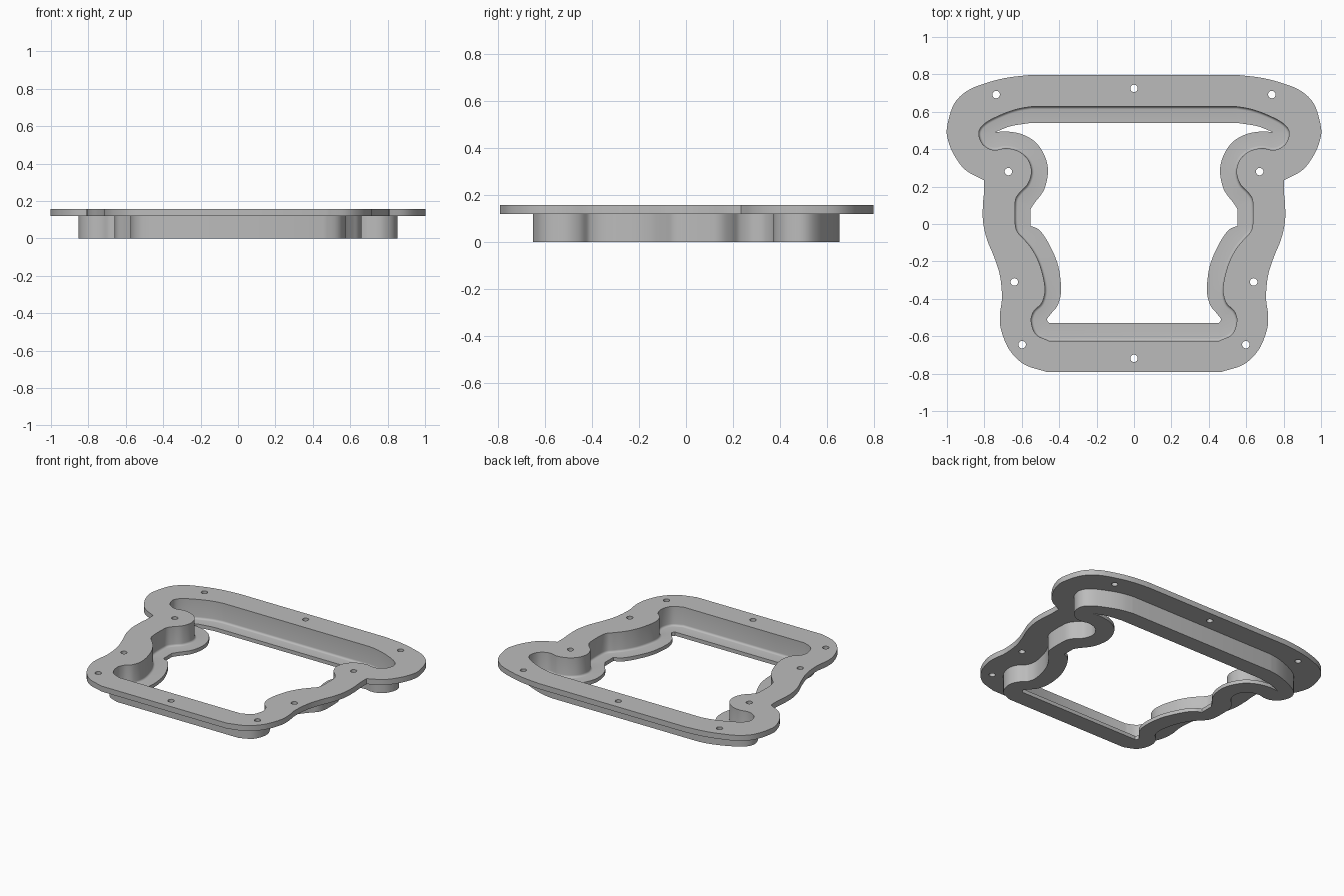
import bpy, bmesh, math
from mathutils import Vector

if "Cube" in bpy.data.objects:
    bpy.data.objects.remove(bpy.data.objects["Cube"])

# Heights of the frame
LIP_TOP, WALL_TOP, RIM_TOP = 0.025, 0.12, 0.157
WALL, FILLET = 0.024, 0.014

# Right-hand half profiles, top to bottom; a True third value marks a sharp corner
FLANGE = [(0.55, 0.797, True), (0.674, 0.783), (0.78, 0.757), (0.888, 0.714),
          (0.963, 0.64), (1.0, 0.515), (0.992, 0.44), (0.957, 0.36), (0.898, 0.286),
          (0.802, 0.234, True), (0.802, 0.17), (0.808, 0.1), (0.807, 0.01),
          (0.786, -0.083), (0.749, -0.174), (0.717, -0.275), (0.706, -0.393),
          (0.717, -0.484), (0.711, -0.564), (0.668, -0.67), (0.588, -0.75),
          (0.47, -0.79, True)]
POCKET = [(0.55, 0.627, True), (0.62, 0.615), (0.70, 0.588), (0.79, 0.543), (0.829, 0.495),
          (0.815, 0.435), (0.775, 0.402), (0.735, 0.396), (0.685, 0.405), (0.62, 0.39),
          (0.567, 0.345), (0.548, 0.28), (0.567, 0.215), (0.605, 0.175),
          (0.63, 0.14), (0.636, 0.10), (0.636, 0.01), (0.625, -0.04),
          (0.594, -0.075), (0.545, -0.135), (0.503, -0.22), (0.476, -0.34),
          (0.492, -0.42), (0.535, -0.465), (0.55, -0.52), (0.524, -0.59),
          (0.455, -0.625, True)]
OPENING = [(0.556, 0.54, True), (0.663, 0.522), (0.743, 0.49, True), (0.685, 0.495),
           (0.6, 0.48), (0.524, 0.435), (0.476, 0.36), (0.46, 0.28), (0.48, 0.185),
           (0.53, 0.115), (0.553, 0.08, True), (0.553, -0.01, True), (0.503, -0.035),
           (0.45, -0.115), (0.405, -0.225), (0.39, -0.35), (0.406, -0.43),
           (0.444, -0.48), (0.465, -0.51), (0.452, -0.53, True)]
SCREWS = [(0, 0.725), (0.737, 0.692), (0.672, 0.28), (0.64, -0.31),
          (0.598, -0.645), (0, -0.718)]


def smooth_half(points, steps=6):
    """Catmull-Rom curve through the points, broken at sharp corners."""
    runs, run = [], []
    for p in points:
        run.append(Vector(p[:2]))
        if len(p) == 3:
            if len(run) > 1:
                runs.append(run)
            run = [Vector(p[:2])]
    out = [runs[0][0]]
    for r in runs:
        if len(r) == 2:
            out.append(r[1])
            continue
        ext = [r[0] * 2 - r[1]] + r + [r[-1] * 2 - r[-2]]
        for a, b, c, d in zip(ext, ext[1:], ext[2:], ext[3:]):
            for k in range(1, steps + 1):
                t = k / steps
                out.append(0.5 * (2 * b + (c - a) * t + (2 * a - 5 * b + 4 * c - d) * t * t
                                  + (3 * b - a - 3 * c + d) * t ** 3))
    return out


def full_outline(points):
    half = smooth_half(points)
    return half + [Vector((-p.x, p.y)) for p in reversed(half)]


def offset(outline, dist):
    """Clockwise outline pushed outward by dist."""
    n, out = len(outline), []
    for i, p in enumerate(outline):
        t = (outline[(i + 1) % n] - outline[i - 1]).normalized()
        out.append(p + Vector((-t.y, t.x)) * dist)
    return out


bm = bmesh.new()


def ring(outline, z):
    vs = [bm.verts.new((p.x, p.y, z)) for p in outline]
    return vs, [bm.edges.new((vs[i - 1], vs[i])) for i in range(len(vs))]


def strip(a, b):
    va, vb = a[0], b[0]
    for i in range(len(va)):
        bm.faces.new((va[i - 1], va[i], vb[i], vb[i - 1]))


def cap(*rings):
    bmesh.ops.triangle_fill(bm, use_beauty=True, use_dissolve=False,
                            edges=[e for r in rings for e in r[1]], normal=(0, 0, 1))


flange, pocket, opening = map(full_outline, (FLANGE, POCKET, OPENING))
wall = offset(pocket, WALL)

# Rings of the frame from the bottom up
open_low, open_high = ring(opening, 0), ring(opening, LIP_TOP)
wall_low, wall_high = ring(wall, 0), ring(wall, WALL_TOP)
rim_low, rim_high = ring(flange, WALL_TOP), ring(flange, RIM_TOP)
pocket_top = ring(pocket, RIM_TOP)

# Screw holes through the flange
holes_low, holes_high = [], []
for x, y in SCREWS:
    for side in ((1, -1) if x else (1,)):
        circle = [Vector((side * x + 0.02 * math.cos(a * math.tau / 24),
                          y + 0.02 * math.sin(a * math.tau / 24))) for a in range(24)]
        holes_low.append(ring(circle, WALL_TOP))
        holes_high.append(ring(circle, RIM_TOP))
        strip(holes_low[-1], holes_high[-1])

# Inner wall running down into a small fillet at the lip
last = pocket_top
for k in range(5):
    a = k / 4 * math.pi / 2
    nxt = ring(offset(pocket, -FILLET * (1 - math.cos(a))),
               LIP_TOP + FILLET * (1 - math.sin(a)))
    strip(last, nxt)
    last = nxt

# Upright faces, then flat faces
strip(open_low, open_high)
strip(wall_low, wall_high)
strip(rim_low, rim_high)
cap(open_low, wall_low)
cap(open_high, last)
cap(wall_high, rim_low, *holes_low)
cap(rim_high, pocket_top, *holes_high)
bmesh.ops.recalc_face_normals(bm, faces=bm.faces[:])

mesh = bpy.data.meshes.new("flanged_frame")
bm.to_mesh(mesh)
bm.free()
frame = bpy.data.objects.new("flanged_frame", mesh)
bpy.context.collection.objects.link(frame)

# Plain grey finish
grey = bpy.data.materials.new("plain grey")
grey.diffuse_color = (0.5, 0.5, 0.5, 1)
grey.use_nodes = True
grey.node_tree.nodes["Principled BSDF"].inputs["Base Color"].default_value = grey.diffuse_color
mesh.materials.append(grey)

bpy.context.view_layer.objects.active = frame
frame.select_set(True)
bpy.ops.object.shade_smooth_by_angle(angle=math.radians(30))
